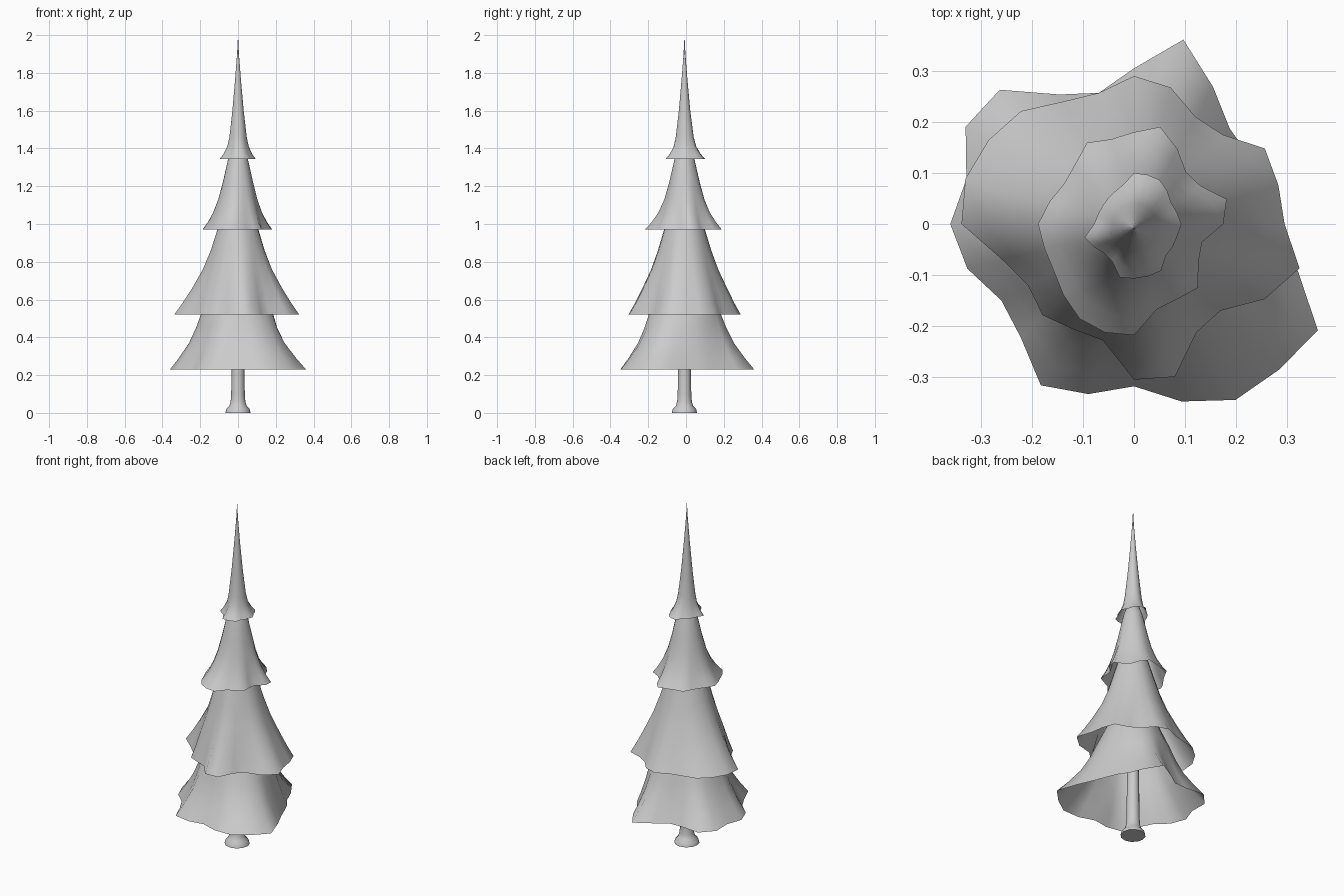
import bpy, bmesh
from math import sin, cos, tau

CENTRE_Y = -0.008


def lathe(name, rings, cap_bottom=False):
    """Skin a stack of rings; each ring is a list of 3D points, the last may be a single tip."""
    bm = bmesh.new()
    rows = [[bm.verts.new(p) for p in ring] for ring in rings]
    for a, b in zip(rows, rows[1:]):
        n = len(a)
        for i in range(n):
            j = (i + 1) % n
            if len(b) == 1:
                bm.faces.new((a[i], a[j], b[0]))
            else:
                bm.faces.new((a[i], a[j], b[j], b[i]))
    if cap_bottom:
        bm.faces.new(rows[0][::-1])
    me = bpy.data.meshes.new(name)
    bm.to_mesh(me)
    bm.free()
    ob = bpy.data.objects.new(name, me)
    bpy.context.collection.objects.link(ob)
    for p in me.polygons:
        p.use_smooth = len(p.vertices) < 5
    return ob


def skirt(name, rim, profile, top):
    """Draped tier: ragged rim that fades to a round cone. profile = (z, mean radius, waviness)."""
    n = len(rim)
    mean = sum(rim) / n
    rings = []
    for z, r, wave in profile:
        ring = []
        for i, k in enumerate(rim):
            a = tau * i / n
            rad = r * (1 + wave * (k / mean - 1))
            ring.append((rad * cos(a), rad * sin(a) + CENTRE_Y * (1 - wave), z))
        rings.append(ring)
    rings.append([(0, CENTRE_Y, top)])
    # the rim ring uses its measured radii exactly
    z0 = profile[0][0]
    rings[0] = [(k * cos(tau * i / n), k * sin(tau * i / n), z0) for i, k in enumerate(rim)]
    return lathe(name, rings)


# Trunk with flared foot
trunk = [(0, .067), (.02, .062), (.035, .047), (.06, .039), (.1, .036), (.23, .034), (.5, .03)]
lathe("trunk", [[(r * cos(tau * i / 12), r * sin(tau * i / 12) + CENTRE_Y, z)
                 for i in range(12)] for z, r in trunk], cap_bottom=True)

# Rim radii every 15 degrees, counter-clockwise from +x
skirt("bottom_branches",
      [.28, .262, .262, .265, .31, .374, .305, .266, .293, .372, .381, .34,
       .36, .338, .30, .314, .365, .345, .318, .36, .398, .403, .416, .33],
      [(.23, .335, 1), (.29, .292, .85), (.37, .247, .6), (.45, .215, .4), (.53, .19, .2),
       (.7, .12, 0)], .92)

skirt("lower_branches",
      [.295, .293, .296, .247, .242, .277, .29, .266, .277, .313, .329, .342,
       .338, .268, .24, .253, .238, .236, .305, .31, .245, .24, .295, .336],
      [(.52, .28, 1), (.58, .252, .85), (.66, .217, .6), (.76, .174, .35), (.86, .14, .15),
       (.97, .108, .05), (1.1, .07, 0)], 1.25)

skirt("upper_branches",
      [.175, .188, .15, .144, .17, .197, .18, .172, .184, .164, .158, .171,
       .188, .182, .182, .196, .214, .22, .218, .173, .17, .177, .146, .138],
      [(.97, .176, 1), (1.01, .152, .8), (1.06, .128, .5), (1.13, .103, .25), (1.22, .08, .1),
       (1.345, .052, 0)], 1.5)

skirt("top_branches",
      [.093, .087, .084, .092, .1, .1, .1, .08, .074, .072, .071, .073,
       .078, .1, .09, .082, .085, .108, .107, .106, .106, .088, .088, .088],
      [(1.345, .09, 1), (1.37, .073, .8), (1.41, .056, .45), (1.46, .046, .2), (1.6, .03, .05),
       (1.77, .015, 0), (1.9, .005, 0)], 2.0)
